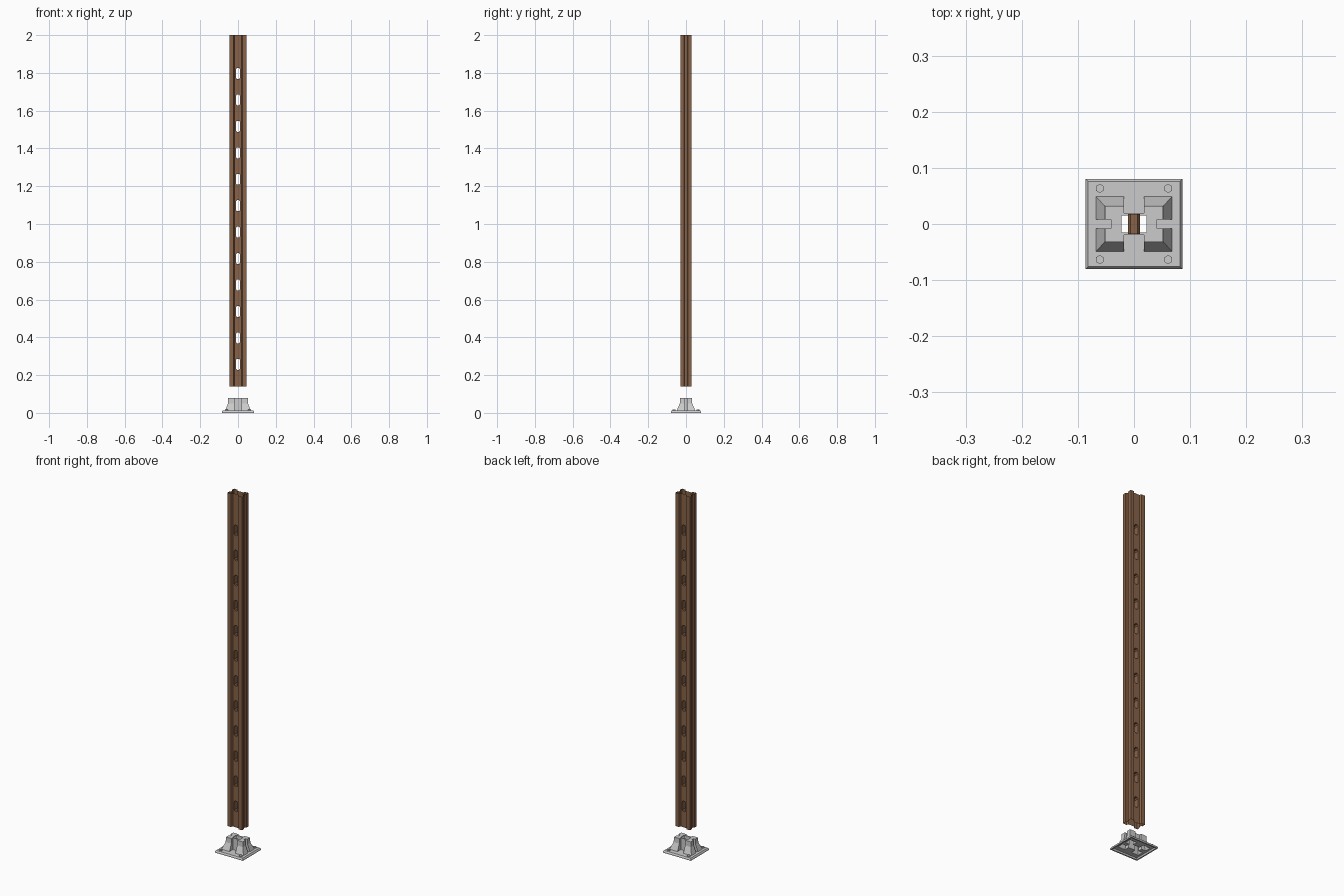
import bpy, bmesh

if "Cube" in bpy.data.objects:
    bpy.data.objects.remove(bpy.data.objects["Cube"])


def section(X, Y, fx, fy, sx, sy, flare_x=0.0, flare_y=0.0):
    """20-point rectangle with a groove on every side.
    fx, fy: half width / floor position of the front and back grooves
    sx, sy: floor position / half width of the side grooves"""
    q = [(sx, sy), (X, sy + flare_y), (X, Y), (fx + flare_x, Y), (fx, fy)]
    r = q[::-1]
    return (q + [(-x, y) for x, y in r] + [(-x, -y) for x, y in q]
            + [(x, -y) for x, y in r])


def ring(bm, pts, z):
    return [bm.verts.new((x, y, z)) for x, y in pts]


def bridge(bm, a, b, skip=()):
    n = len(a)
    for i in range(n):
        if i not in skip:
            j = (i + 1) % n
            bm.faces.new((a[i], a[j], b[j], b[i]))


def finish(bm, name, mat=None):
    bmesh.ops.remove_doubles(bm, verts=bm.verts, dist=1e-5)
    bmesh.ops.dissolve_degenerate(bm, edges=bm.edges, dist=1e-5)
    bmesh.ops.recalc_face_normals(bm, faces=bm.faces)
    me = bpy.data.meshes.new(name)
    bm.to_mesh(me)
    bm.free()
    ob = bpy.data.objects.new(name, me)
    bpy.context.collection.objects.link(ob)
    if mat:
        me.materials.append(mat)
    return ob


brown = bpy.data.materials.new("brown")
brown.diffuse_color = (0.25, 0.125, 0.065, 1)
brown.use_nodes = True
brown.node_tree.nodes["Principled BSDF"].inputs["Base Color"].default_value = brown.diffuse_color

# Post: open-ended grooved tube, groove floors filled in with slotted panels
Z0, Z1 = 0.14, 2.0
FX, FY = 0.019, 0.018
bm = bmesh.new()
prof = section(0.045, 0.029, FX, FY, 0.038, 0.008, 0.005, 0.002)
bridge(bm, ring(bm, prof, Z0), ring(bm, prof, Z1), skip=(4, 14))

COUNT, FIRST, PITCH = 12, 0.257, 0.14
W, C, H1, H2 = 0.011, 0.006, 0.022, 0.029


def quad(x, y, za, zb):
    bm.faces.new([bm.verts.new(p) for p in
                  ((-x, y, za), (x, y, za), (x, y, zb), (-x, y, zb))])


octagon = [(W, -H1), (W, H1), (C, H2), (-C, H2),
           (-W, H1), (-W, -H1), (-C, -H2), (C, -H2)]
for y in (-FY, FY):
    quad(FX, y, Z0, FIRST - PITCH / 2)
    quad(FX, y, FIRST + PITCH * (COUNT - 0.5), Z1)
for k in range(COUNT):
    zc = FIRST + k * PITCH
    holes = []
    for y in (-FY, FY):
        inner = [bm.verts.new((x, y, zc + z)) for x, z in octagon]
        outer = [bm.verts.new((FX if x > 0 else -FX, y,
                               zc + (PITCH / 2 if z > 0 else -PITCH / 2)))
                 for x, z in octagon]
        bridge(bm, outer, inner)
        holes.append(inner)
    bridge(bm, holes[0], holes[1])      # slot walls through the post
finish(bm, "slotted_post", brown)

# Foot: plate, flared grooved socket and hollow underside as one closed loft
PX, PY, HX, HY = 0.086, 0.080, 0.022, 0.015


def plate(X, Y):
    return section(X, Y, 0.018, Y, X, 0.008)


def socket(X, Y):
    return section(X, Y, 0.018, 0.020, 0.041, 0.008)


def cavity(X, Y):
    return section(X, Y, 0.021, 0.017, 0.038, 0.011)


def hole(pts):
    return [(max(-HX, min(HX, x)), max(-HY, min(HY, y))) for x, y in pts]


bm = bmesh.new()
levels = [
    (hole(socket(0.052, 0.032)), 0.078),
    (socket(0.052, 0.032), 0.078),
    (socket(0.053, 0.033), 0.050),
    (socket(0.068, 0.049), 0.012),
    (plate(PX - 0.004, PY - 0.004), 0.012),
    (plate(PX, PY), 0.006),
    (plate(PX, PY), 0.0),
    (plate(PX - 0.007, PY - 0.007), 0.0),
    (plate(PX - 0.010, PY - 0.010), 0.008),
    (cavity(0.064, 0.045), 0.008),
    (cavity(0.050, 0.030), 0.048),
    (cavity(0.049, 0.029), 0.074),
    (hole(cavity(0.049, 0.029)), 0.074),
]
rings = [ring(bm, p, z) for p, z in levels]
for a, b in zip(rings, rings[1:] + rings[:1]):
    bridge(bm, a, b)
finish(bm, "foot")

# Hexagonal bolt heads at the plate corners
for i, (sx, sy) in enumerate([(-1, -1), (1, -1), (1, 1), (-1, 1)]):
    bpy.ops.mesh.primitive_cylinder_add(
        vertices=6, radius=0.008, depth=0.007,
        location=(sx * 0.061, sy * 0.0635, 0.0145))
    bpy.context.object.name = f"bolt_head_{i + 1}"
